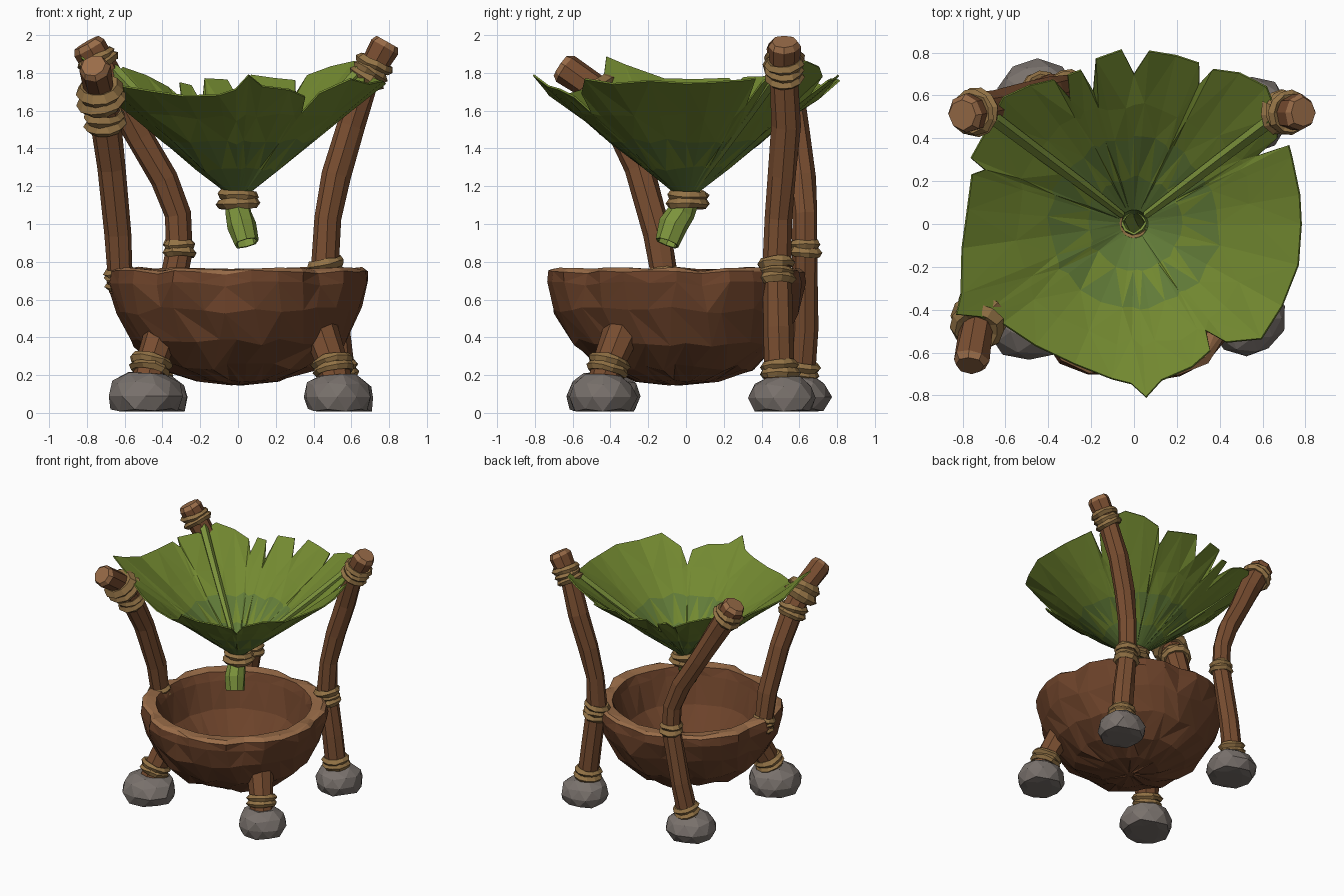
import bpy, bmesh, math, random
from mathutils import Vector

if "Cube" in bpy.data.objects:
    bpy.data.objects.remove(bpy.data.objects["Cube"])

random.seed(4)


def material(name, rgb):
    m = bpy.data.materials.new(name)
    m.diffuse_color = (*rgb, 1)
    m.use_nodes = True
    m.node_tree.nodes["Principled BSDF"].inputs["Base Color"].default_value = m.diffuse_color
    return m


WOOD = material("wood", (0.19, 0.075, 0.03))
CUT = material("cut_wood", (0.32, 0.15, 0.065))
BOWL = material("bowl_wood", (0.15, 0.055, 0.023))
ROPE = material("rope", (0.29, 0.17, 0.06))
STONE = material("stone", (0.19, 0.165, 0.15))
LEAF = material("leaf", (0.17, 0.25, 0.03))
HEART = material("leaf_heart", (0.12, 0.20, 0.04))
RIB = material("leaf_rib", (0.20, 0.29, 0.045))


def jit(a):
    return random.uniform(-a, a)


def make(name, verts, faces, mats, pick=None):
    me = bpy.data.meshes.new(name)
    me.from_pydata(verts, [], faces)
    for m in mats:
        me.materials.append(m)
    bm = bmesh.new()
    bm.from_mesh(me)
    bmesh.ops.recalc_face_normals(bm, faces=bm.faces)
    bm.to_mesh(me)
    bm.free()
    if pick:
        for p in me.polygons:
            p.material_index = pick(p)
    ob = bpy.data.objects.new(name, me)
    bpy.context.collection.objects.link(ob)
    return ob


def solidify(ob, t):
    m = ob.modifiers.new("thickness", "SOLIDIFY")
    m.thickness = t
    m.offset = 0


def bridge(rows, n):
    return [(i * n + j, i * n + (j + 1) % n, (i + 1) * n + (j + 1) % n, (i + 1) * n + j)
            for i in range(rows - 1) for j in range(n)]


def split(quads):
    """Triangulate quads with alternating diagonals for a hand-cut look."""
    out = []
    for i, (a, b, c, d) in enumerate(quads):
        out += [(a, b, c), (a, c, d)] if i % 2 else [(a, b, d), (b, c, d)]
    return out


def tube(name, path, radii, sides, mats, cap=True, wobble=0.006):
    """Faceted tube along a path; the caps take the last material."""
    pts = [Vector(p) for p in path]
    radii = list(radii)
    if cap:  # chamfer the far end
        d = (pts[-1] - pts[-2]).normalized()
        end = pts[-1]
        pts[-1] = end - d * .03
        pts.append(end)
        radii.append(radii[-1] * .78)
    verts, side = [], Vector((0, -1, 0))
    for i, p in enumerate(pts):
        d = (pts[min(i + 1, len(pts) - 1)] - pts[max(i - 1, 0)]).normalized()
        side = (side - d * side.dot(d)).normalized()
        up = d.cross(side)
        for k in range(sides):
            a = math.tau * k / sides
            verts.append(p + (side * math.cos(a) + up * math.sin(a)) * (radii[i] + jit(wobble)))
    faces = bridge(len(pts), sides)
    if cap:
        faces += [tuple(range(sides))[::-1], tuple(range(len(verts) - sides, len(verts)))]
    first_cut = len(verts) - 2 * sides
    return make(name, verts, faces, mats,
                lambda p: len(mats) - 1 if cap and min(p.vertices) >= first_cut else 0)


def rope(name, centre, direction, r, strands=2, thick=0.026):
    """Stack of uneven rope loops around a pole."""
    d = Vector(direction).normalized()
    for i in range(strands):
        tilt = (d + Vector((jit(.08), jit(.08), jit(.05)))).normalized()
        bpy.ops.mesh.primitive_torus_add(
            major_segments=11, minor_segments=5, major_radius=r + jit(.005), minor_radius=thick,
            location=Vector(centre) + d * (i - (strands - 1) / 2) * thick * 1.6,
            rotation=tilt.to_track_quat('Z', 'Y').to_euler())
        ob = bpy.context.object
        ob.name = name
        for v in ob.data.vertices:
            v.co += Vector((jit(.005), jit(.005), jit(.005)))
        ob.data.materials.append(ROPE)


def rope_at(name, path, z, r, strands=2, thick=0.026):
    for a, b in zip(path, path[1:]):
        a, b = Vector(a), Vector(b)
        if a.z <= z <= b.z:
            rope(name, a.lerp(b, (z - a.z) / (b.z - a.z)), b - a, r, strands, thick)
            return


# Bowl: faceted lathe with a thick rim and a few cracks
N = 30
profile = [(.03, .15), (.22, .17), (.41, .245), (.56, .37), (.65, .54), (.69, .69), (.685, .75),
           (.655, .768), (.575, .76), (.55, .70), (.48, .50), (.32, .34), (.03, .29)]
cracks = {1: .04, 7: .03, 14: .04, 19: .045, 22: .04, 26: .045}
verts = []
for i, (r, z) in enumerate(profile):
    for j in range(N):
        a = math.tau * (j + .5 * (i % 2) * (i < 5) + (jit(.25) if 0 < i < 5 else 0)) / N
        c = cracks.get(j, 0) if 5 <= i <= 7 else 0
        rr = r + jit(.008) - c
        verts.append((rr * math.cos(a), rr * math.sin(a) - .05,
                      z + jit(.022 if 1 < i < 5 else .006) - c * .4))
faces = split(bridge(len(profile), N))
faces += [tuple(range(N)), tuple(range(N * (len(profile) - 1), N * len(profile)))]
make("bowl", verts, faces, [BOWL, CUT], lambda p: 1 if 6 * N <= min(p.vertices) < 8 * N else 0)

# Stone feet: chunky, flat-bottomed
for name, x, y, r, h in [("front_left_stone", -.49, -.44, .20, .21), ("front_right_stone", .525, -.44, .18, .20),
                         ("back_left_stone", -.45, .575, .19, .20), ("back_right_stone", .55, .515, .18, .19)]:
    bpy.ops.mesh.primitive_ico_sphere_add(subdivisions=2, radius=1, location=(x, y, 0))
    ob = bpy.context.object
    ob.name = name
    for v in ob.data.vertices:
        c = v.co * (1 + jit(.05))
        v.co = (c.x * r, c.y * r, min(max(h * .42 + c.z * h * .72, .008), h + jit(.008)))
    ob.data.materials.append(STONE)

# Short front legs
for name, path in [("front_left_leg", [(-.49, -.44, .12), (-.46, -.40, .26), (-.40, -.33, .44)]),
                   ("front_right_leg", [(.53, -.45, .12), (.50, -.41, .26), (.43, -.33, .46)])]:
    tube(name, path, [.085, .085, .095], 8, [WOOD, WOOD])
    rope_at(name + "_rope", path, .25, .088)

# Three bent poles holding the leaf
back_left = [(-.46, .60, .10), (-.39, .63, .45), (-.31, .63, .86), (-.32, .63, 1.05),
             (-.39, .61, 1.24), (-.52, .58, 1.46), (-.65, .54, 1.70), (-.80, .51, 1.96)]
back_right = [(.55, .50, .10), (.51, .49, .45), (.465, .48, .80), (.475, .49, 1.03),
              (.52, .51, 1.26), (.60, .53, 1.52), (.68, .52, 1.77), (.79, .52, 1.965)]
front_left = [(-.62, -.10, .64), (-.635, -.15, .95), (-.67, -.25, 1.30), (-.71, -.38, 1.58),
              (-.735, -.49, 1.72), (-.765, -.66, 1.84)]
tube("back_left_pole", back_left, [.075, .072, .068, .07, .075, .078, .08, .092], 8, [WOOD, CUT])
tube("back_right_pole", back_right, [.08, .08, .072, .072, .075, .075, .07, .085], 8, [WOOD, CUT])
tube("front_left_pole", front_left, [.065, .075, .08, .082, .08, .085], 8, [WOOD, CUT])
for z, r, n in [(.23, .076, 2), (.87, .066, 2), (1.86, .088, 2)]:
    rope_at("back_left_pole_rope", back_left, z, r, n)
for z, r, n in [(.23, .08, 2), (.75, .07, 3), (1.81, .078, 3)]:
    rope_at("back_right_pole_rope", back_right, z, r, n)
for z, r, n, t in [(.71, .066, 3, .022), (1.55, .088, 2, .028), (1.68, .09, 2, .042)]:
    rope_at("front_left_pole_rope", front_left, z, r, n, t)


# Torn leaf funnel: outline as (angle, radius) pairs
def leaf_z(a, r):
    bump = sum(h * math.exp(-((a - c) / w) ** 2) for c, w, h in [(46, 14, .04), (142, 12, .02), (202, 8, .04)])
    return 1.2 + .8 * (r - .1) + bump * (r / .8) ** 2


outline = [(0, .78), (10, .785), (23, .80), (27, .81), (29, .66), (31, .78), (37, .84), (46, .89), (55, .86),
           (63, .81), (65, .72), (68, .81), (76, .81), (85, .81), (90, .70), (94, .815), (103, .79), (107, .65),
           (109, .76), (114, .76), (117, .66), (119, .77), (127, .81), (136, .85), (144, .82), (158, .82),
           (160, .74), (163, .79), (175, .78), (188, .81), (202, .87), (207, .93), (211, .84), (217, .77),
           (231, .73), (247, .71), (262, .73), (269, .745), (274, .81), (280, .74), (292, .72), (301, .69),
           (304, .60), (308, .70), (318, .80), (331, .79), (346, .79)]
S = len(outline)
verts = []
for k, r in enumerate([.05, .07, .22, .40, .56, None]):
    for a, rim in outline:
        rr = (r or rim) * (1 + (jit(.05) if r and k > 1 else 0))
        z = 1.09 if k == 0 else leaf_z(a, rr) + (jit((.008, .008, .008, .022)[k - 2]) if k > 1 else 0)
        t = math.radians(a)
        verts.append((rr * math.cos(t), rr * math.sin(t), z))
leaf = make("leaf_funnel", verts, split(bridge(6, S)), [LEAF, HEART],
            lambda p: 1 if max(p.vertices) < 4 * S and min(p.vertices) < 2 * S + S * (p.index % 2) else 0)
solidify(leaf, .01)

# Leaf ribs running out to the back poles
for name, a in [("right_leaf_rib", 37), ("left_leaf_rib", 143)]:
    t = math.radians(a)
    path = [(r * math.cos(t), r * math.sin(t), leaf_z(a, r) + .015) for r in (.07, .3, .55, .84)]
    tube(name, path, [.018, .026, .03, .034], 5, [RIB], wobble=.002)

# Neck binding and drooping stem spout
rope("neck_rope", (0, .01, 1.13), (0, 0, 1), .088, 2, .028)
spout = tube("leaf_spout", [(0, .01, 1.14), (0, -.02, 1.06), (.02, -.065, .99), (.045, -.10, .90)],
             [.055, .066, .072, .06], 8, [RIB], cap=False)
solidify(spout, .012)
